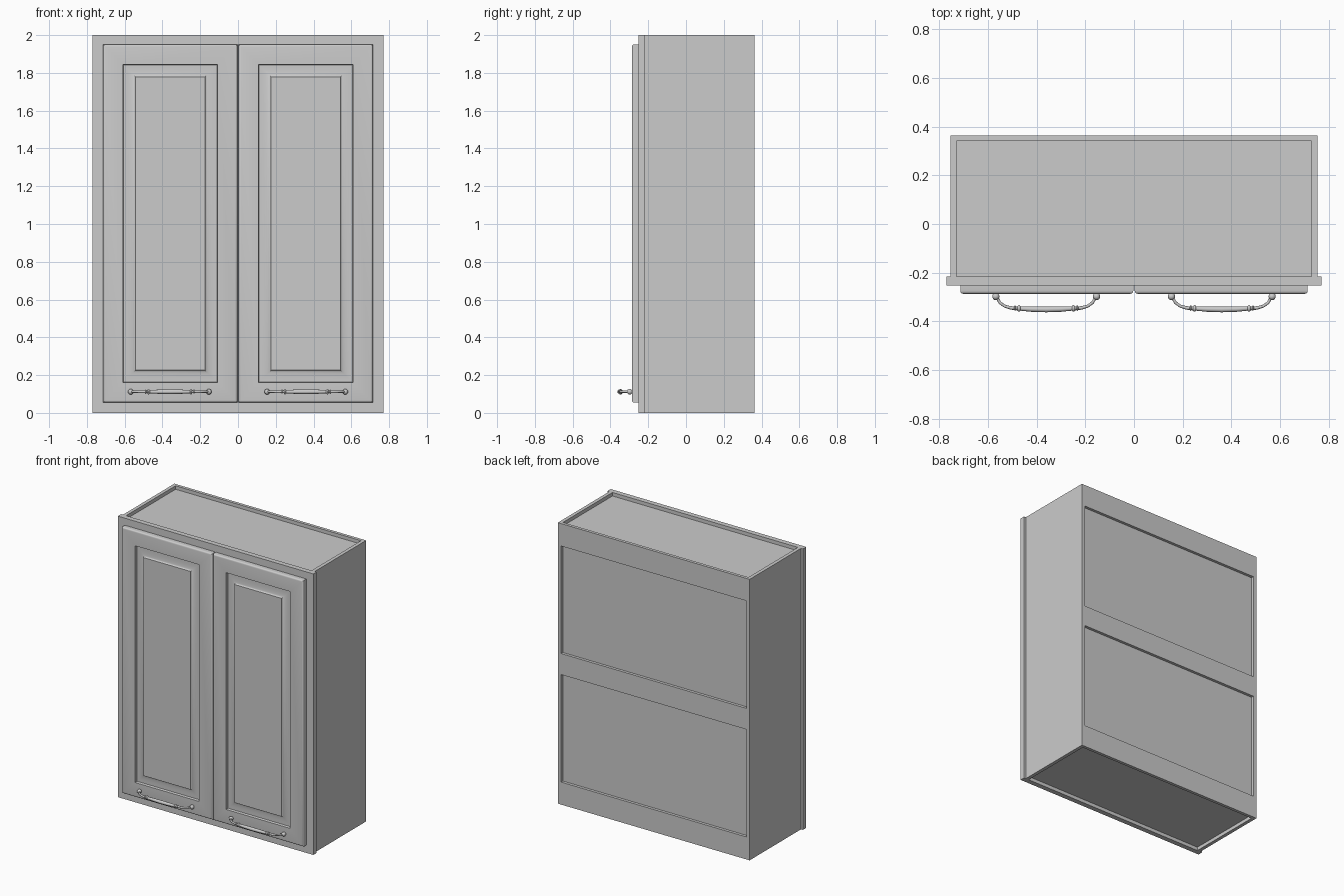
import bpy, bmesh
from math import sin, cos, pi
from mathutils import Matrix

cube = bpy.data.objects.get("Cube")
if cube:
    bpy.data.objects.remove(cube, do_unlink=True)

grey = bpy.data.materials.new("cabinet grey")
grey.use_nodes = True
COLOUR = (0.6, 0.6, 0.6, 1)
grey.diffuse_color = COLOUR
grey.node_tree.nodes["Principled BSDF"].inputs["Base Color"].default_value = COLOUR

BACK, FRAME_BACK, FRAME_FRONT, DOOR_FRONT = 0.363, -0.216, -0.252, -0.287
SIDE, FRAME_SIDE, WALL = 0.755, 0.77, 0.025


def finish(name, bm):
    bmesh.ops.recalc_face_normals(bm, faces=bm.faces)
    mesh = bpy.data.meshes.new(name)
    bm.to_mesh(mesh)
    bm.free()
    mesh.materials.append(grey)
    obj = bpy.data.objects.new(name, mesh)
    bpy.context.collection.objects.link(obj)
    return obj


def smooth(obj):
    bpy.ops.object.select_all(action='DESELECT')
    obj.select_set(True)
    bpy.context.view_layer.objects.active = obj
    bpy.ops.object.shade_smooth_by_angle(angle=0.6)


def box(name, x0, x1, y0, y1, z0, z1):
    bm = bmesh.new()
    bmesh.ops.create_cube(bm, size=1)
    for v in bm.verts:
        v.co = (x1 if v.co.x > 0 else x0, y1 if v.co.y > 0 else y0, z1 if v.co.z > 0 else z0)
    return finish(name, bm)


# Carcass: sides, recessed top and bottom, back rails and recessed back
inner = SIDE - WALL
for name, s in (("left", 1), ("right", -1)):
    a, b = sorted((s * inner, s * SIDE))
    box(name + "_side_panel", a, b, FRAME_BACK, BACK, 0, 2)
    a, b = sorted((s * 0.66, s * FRAME_SIDE))
    box(name + "_frame_stile", a, b, FRAME_FRONT, FRAME_BACK, 0, 2)
box("top_panel", -inner, inner, FRAME_BACK, BACK - 0.022, 1.945, 1.975)
box("bottom_panel", -inner, inner, FRAME_BACK, BACK - 0.022, 0.025, 0.055)
box("back_panel", -inner, inner, BACK - 0.04, BACK - 0.02, 0.03, 1.97)
for name, z0, z1 in (("lower", 0, 0.16), ("middle", 0.925, 1.075), ("upper", 1.84, 2)):
    box(name + "_back_rail", -inner, inner, BACK - 0.022, BACK, z0, z1)

# Front frame rails behind the doors
box("bottom_frame_rail", -0.66, 0.66, FRAME_FRONT, FRAME_BACK, 0, 0.11)
box("top_frame_rail", -0.66, 0.66, FRAME_FRONT, FRAME_BACK, 1.89, 2)
box("centre_frame_stile", -0.05, 0.05, FRAME_FRONT, FRAME_BACK, 0.11, 1.89)


# Door: nested rectangles of (inset, depth behind the front)
def door(name, x0, x1, z0, z1):
    rings = [(0, DOOR_FRONT - FRAME_FRONT)]
    rings = [(0, FRAME_FRONT - DOOR_FRONT)]
    r = 0.012
    rings += [(r - r * cos(t * pi / 8), r - r * sin(t * pi / 8)) for t in range(5)]
    rings += [(0.105, 0), (0.108, 0.018)]
    rings += [(0.116 + 0.054 * sin(t * pi / 12), 0.004 + 0.014 * cos(t * pi / 12)) for t in range(7)]
    rings += [(0.171, 0)]
    bm = bmesh.new()
    loops = []
    for i, d in rings:
        y = DOOR_FRONT + d
        loops.append([bm.verts.new(c) for c in ((x0 + i, y, z0 + i), (x1 - i, y, z0 + i),
                                                (x1 - i, y, z1 - i), (x0 + i, y, z1 - i))])
    for p, q in zip(loops, loops[1:]):
        for k in range(4):
            n = (k + 1) % 4
            bm.faces.new((p[k], p[n], q[n], q[k]))
    bm.faces.new(loops[0])
    bm.faces.new(loops[-1])
    smooth(finish(name, bm))


# Handle: swept bow of varying thickness with round feet and collars
def handle(name, cx):
    z = 0.112
    half = [(0.207, -0.287, 0.007), (0.203, -0.302, 0.006), (0.19, -0.324, 0.006),
            (0.17, -0.338, 0.006), (0.145, -0.345, 0.007), (0.118, -0.347, 0.008),
            (0.06, -0.35, 0.011)]
    path = [(-x, y, r) for x, y, r in half] + [(0, -0.351, 0.012)] + half[::-1]
    bm = bmesh.new()
    loops = []
    for k, (x, y, r) in enumerate(path):
        a, b = path[max(k - 1, 0)], path[min(k + 1, len(path) - 1)]
        dx, dy = b[0] - a[0], b[1] - a[1]
        length = (dx * dx + dy * dy) ** 0.5
        loops.append([bm.verts.new((cx + x - dy / length * r * cos(t * pi / 6),
                                    y + dx / length * r * cos(t * pi / 6),
                                    z + r * sin(t * pi / 6))) for t in range(12)])
    for p, q in zip(loops, loops[1:]):
        for k in range(12):
            n = (k + 1) % 12
            bm.faces.new((p[k], p[n], q[n], q[k]))
    bm.faces.new(loops[0])
    bm.faces.new(loops[-1])
    for s in (-1, 1):
        for x, y, r, wide in ((0.207, -0.298, 0.015, 1), (0.112, -0.347, 0.014, 0.6),
                              (0.128, -0.346, 0.011, 0.5)):
            bmesh.ops.create_uvsphere(bm, u_segments=14, v_segments=10, radius=r,
                                      matrix=Matrix.Translation((cx + s * x, y, z))
                                      @ Matrix.Diagonal((wide, 1, 1, 1)))
    smooth(finish(name, bm))


for name, s in (("left", 1), ("right", -1)):
    a, b = sorted((s * 0.003, s * 0.714))
    door(name + "_door", a, b, 0.055, 1.95)
    handle(name + "_handle", s * 0.361)
